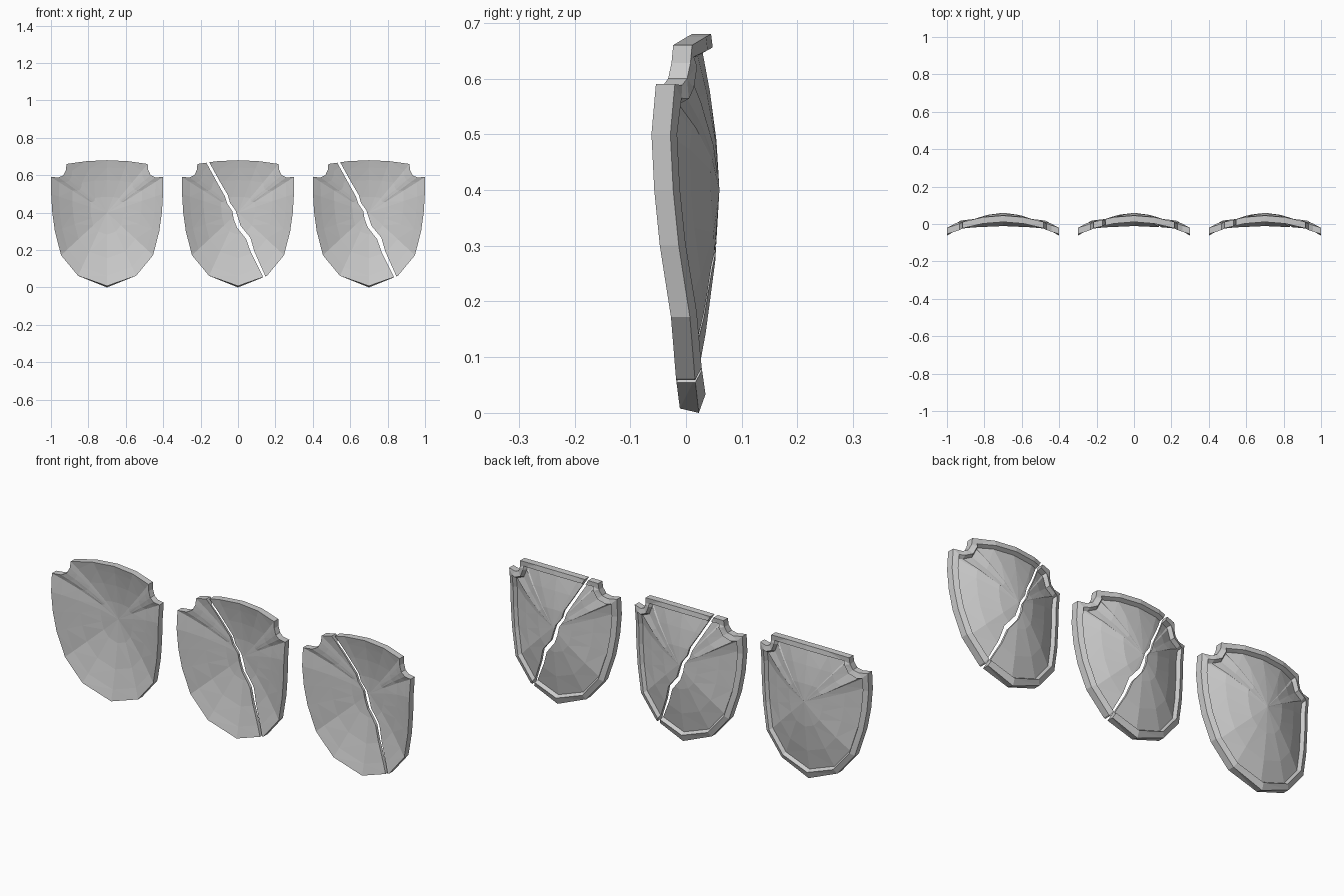
import bpy, bmesh
from mathutils import Vector

if "Cube" in bpy.data.objects:
    bpy.data.objects.remove(bpy.data.objects["Cube"])

# Right half outline, bottom to top: x, z, front y
HALF = [(0, .008, -.011), (.155, .062, -.018), (.246, .172, -.027), (.279, .30, -.047),
        (.293, .40, -.057), (.299, .50, -.062), (.30, .59, -.054), (.258, .588, -.041),
        (.233, .60, -.032), (.22, .628, -.026), (.217, .66, -.023), (.11, .675, .002),
        (0, .68, .011)]
OUT = HALF + [(-x, z, y) for x, z, y in HALF[-2:0:-1]]
N = len(OUT)
CZ = .40                      # height of the dome centre
FRONT_Y, BACK_Y = .047, .06   # dome centre depth on each side


def inset(d):
    """Outline moved inwards by d with mitred corners."""
    pts = [Vector(p[:2]) for p in OUT]
    res = []
    for i, p in enumerate(pts):
        a = (p - pts[i - 1]).normalized()
        b = (pts[(i + 1) % N] - p).normalized()
        na, nb = Vector((-a.y, a.x)), Vector((-b.y, b.x))
        res.append(p + (na + nb) * d / (1 + na.dot(nb)))
    return res


def dome_ring(base, peak, s):
    """Copy of a ring scaled to the centre and lifted along the dome."""
    return [(x * s, y + (peak - y) * (1 - s ** 1.7), CZ + (z - CZ) * s) for x, y, z in base]


def shield_mesh(name):
    bm = bmesh.new()
    front = [(x, y, z) for x, z, y in OUT]
    # rim outer back edge, rim inner back edge, foot of the step
    rim = [(x, y + .034, z - (.008 if z < .05 else 0)) for x, z, y in OUT]
    lift = [.003 if z > .65 else .012 for x, z, y in OUT]
    lip = [(p.x, rim[i][1] + lift[i], p.y) for i, p in enumerate(inset(.024))]
    foot = [(p.x, rim[i][1] + lift[i] - .018, p.y) for i, p in enumerate(inset(.034))]
    steps = (.3, .62, .86)
    rings = [dome_ring(front, FRONT_Y, s) for s in steps] + [front, rim, lip, foot]
    rings += [dome_ring(foot, BACK_Y, s) for s in (.72, .36)]
    vs = [[bm.verts.new(p) for p in r] for r in rings]
    for a, b in zip(vs, vs[1:]):
        for i in range(N):
            j = (i + 1) % N
            bm.faces.new((a[i], a[j], b[j], b[i]))
    # close both dome centres
    for ring, y in ((vs[0], FRONT_Y), (vs[-1], BACK_Y)):
        c = bm.verts.new((0, y, CZ))
        for i in range(N):
            bm.faces.new((ring[i], ring[(i + 1) % N], c))
    bmesh.ops.triangulate(bm, faces=bm.faces[:])
    bmesh.ops.recalc_face_normals(bm, faces=bm.faces[:])
    me = bpy.data.meshes.new(name)
    bm.to_mesh(me)
    bm.free()
    return me


def add(name, me, x=0):
    ob = bpy.data.objects.new(name, me)
    ob.location.x = x
    bpy.context.collection.objects.link(ob)
    return ob


# Crack path: x, z, width
CRACK = [(-.20, .75, .014), (-.16, .665, .014), (-.105, .565, .014), (-.062, .49, .016),
         (-.05, .45, .014), (-.022, .41, .016), (-.012, .37, .022), (.004, .325, .02),
         (.055, .262, .022), (.078, .19, .018), (.137, .065, .012), (.17, -.01, .012)]
bm = bmesh.new()
rows = [[bm.verts.new((x + sx * w / 2, sy * .2, z + sx * w * .2))
         for sx, sy in ((-1, -1), (1, -1), (1, 1), (-1, 1))] for x, z, w in CRACK]
for a, b in zip(rows, rows[1:]):
    for i in range(4):
        j = (i + 1) % 4
        bm.faces.new((a[i], a[j], b[j], b[i]))
bm.faces.new(rows[0])
bm.faces.new(rows[-1])
bmesh.ops.recalc_face_normals(bm, faces=bm.faces[:])
cut_me = bpy.data.meshes.new("crack_cutter")
bm.to_mesh(cut_me)
bm.free()
cutter = add("crack_cutter", cut_me)
cutter.hide_render = True

# Cut the split version once
split = add("split_shield", shield_mesh("split_shield"))
mod = split.modifiers.new("crack", 'BOOLEAN')
mod.operation, mod.solver, mod.object = 'DIFFERENCE', 'EXACT', cutter
dg = bpy.context.evaluated_depsgraph_get()
split_me = bpy.data.meshes.new_from_object(split.evaluated_get(dg))
split.modifiers.clear()
split.data = split_me
bpy.data.objects.remove(cutter)

# Whole shield on the left, second split one on the right
add("whole_shield", shield_mesh("whole_shield"), -.7)
add("split_shield_right", split_me, .7)
